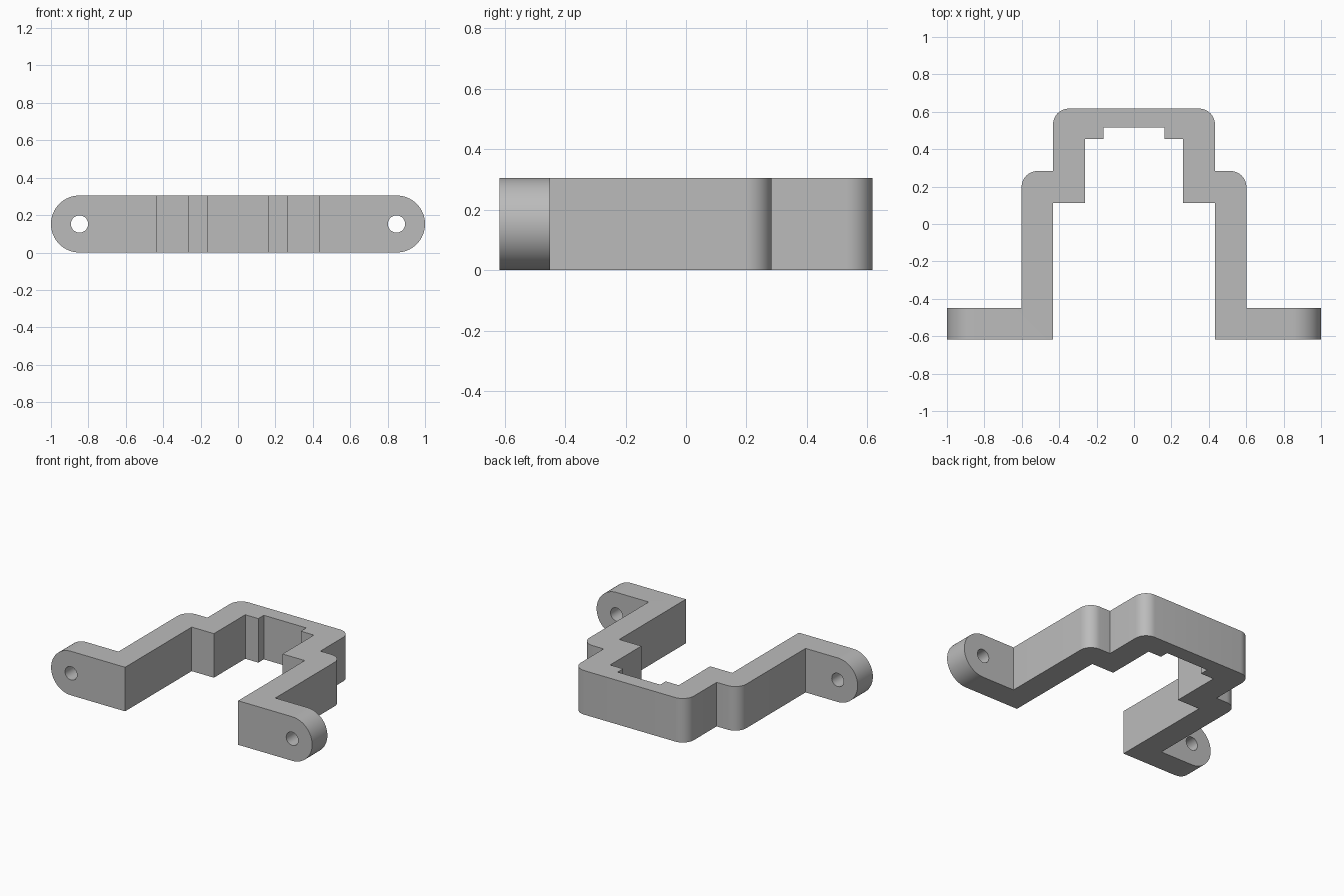
import bpy, bmesh, math
from mathutils import Vector

if "Cube" in bpy.data.objects:
    bpy.data.objects.remove(bpy.data.objects["Cube"])

H = 0.305            # bracket height
R = H / 2            # ear end radius


def arc(cx, cy, r, a0, a1, n):
    """Points on an arc, angles in degrees."""
    return [(cx + r * math.cos(math.radians(a0 + (a1 - a0) * i / n)),
             cy + r * math.sin(math.radians(a0 + (a1 - a0) * i / n)))
            for i in range(n + 1)]


def prism(name, points, extrude):
    """Solid made by sweeping a closed 3D outline along a vector."""
    bm = bmesh.new()
    face = bm.faces.new([bm.verts.new(p) for p in points])
    geo = bmesh.ops.extrude_face_region(bm, geom=[face])["geom"]
    moved = [g for g in geo if isinstance(g, bmesh.types.BMVert)]
    bmesh.ops.translate(bm, verts=moved, vec=Vector(extrude))
    bmesh.ops.recalc_face_normals(bm, faces=bm.faces)
    mesh = bpy.data.meshes.new(name)
    bm.to_mesh(mesh)
    bm.free()
    obj = bpy.data.objects.new(name, mesh)
    bpy.context.collection.objects.link(obj)
    return obj


def cut(target, cutter, operation):
    """Apply a boolean and discard the cutter."""
    mod = target.modifiers.new("cut", 'BOOLEAN')
    mod.operation = operation
    mod.solver = 'EXACT'
    mod.object = cutter
    bpy.context.view_layer.objects.active = target
    bpy.ops.object.modifier_apply(modifier=mod.name)
    bpy.data.objects.remove(cutter)


# Right half of the stepped strap seen from above, inner side then outer side
inner = [(0.163, 0.515), (0.163, 0.455), (0.263, 0.455), (0.263, 0.112),
         (0.433, 0.112), (0.433, -0.617)]
outer = ([(1.02, -0.617), (1.02, -0.45), (0.601, -0.45)]
         + arc(0.516, 0.198, 0.085, 0, 90, 10)
         + [(0.433, 0.283)]
         + arc(0.348, 0.532, 0.085, 0, 90, 10))
half = inner + outer
outline = half + [(-x, y) for x, y in reversed(half)]
bracket = prism("clamp_bracket", [(x, y, -0.1) for x, y in outline], (0, 0, H + 0.2))

# Trim to height with round ends on the mounting ears
ends = arc(1 - R, R, R, -90, 90, 32) + arc(-1 + R, R, R, 90, 270, 32)
cut(bracket, prism("ear_trim", [(x, -1, z) for x, z in ends], (0, 2, 0)), 'INTERSECT')

# Screw holes through both ears
for side in (-1, 1):
    ring = arc(side * (1 - R), R, 0.046, 0, 360, 32)[:-1]
    cut(bracket, prism("screw_hole", [(x, -1, z) for x, z in ring], (0, 1, 0)), 'DIFFERENCE')

# Plain grey finish
grey = bpy.data.materials.new("grey")
grey.diffuse_color = (0.5, 0.5, 0.5, 1)
grey.use_nodes = True
grey.node_tree.nodes["Principled BSDF"].inputs["Base Color"].default_value = grey.diffuse_color
bracket.data.materials.clear()
bracket.data.materials.append(grey)
for poly in bracket.data.polygons:
    poly.material_index = 0

bpy.ops.object.select_all(action='DESELECT')
bracket.select_set(True)
bpy.context.view_layer.objects.active = bracket
bpy.ops.object.shade_smooth_by_angle(angle=math.radians(30))
